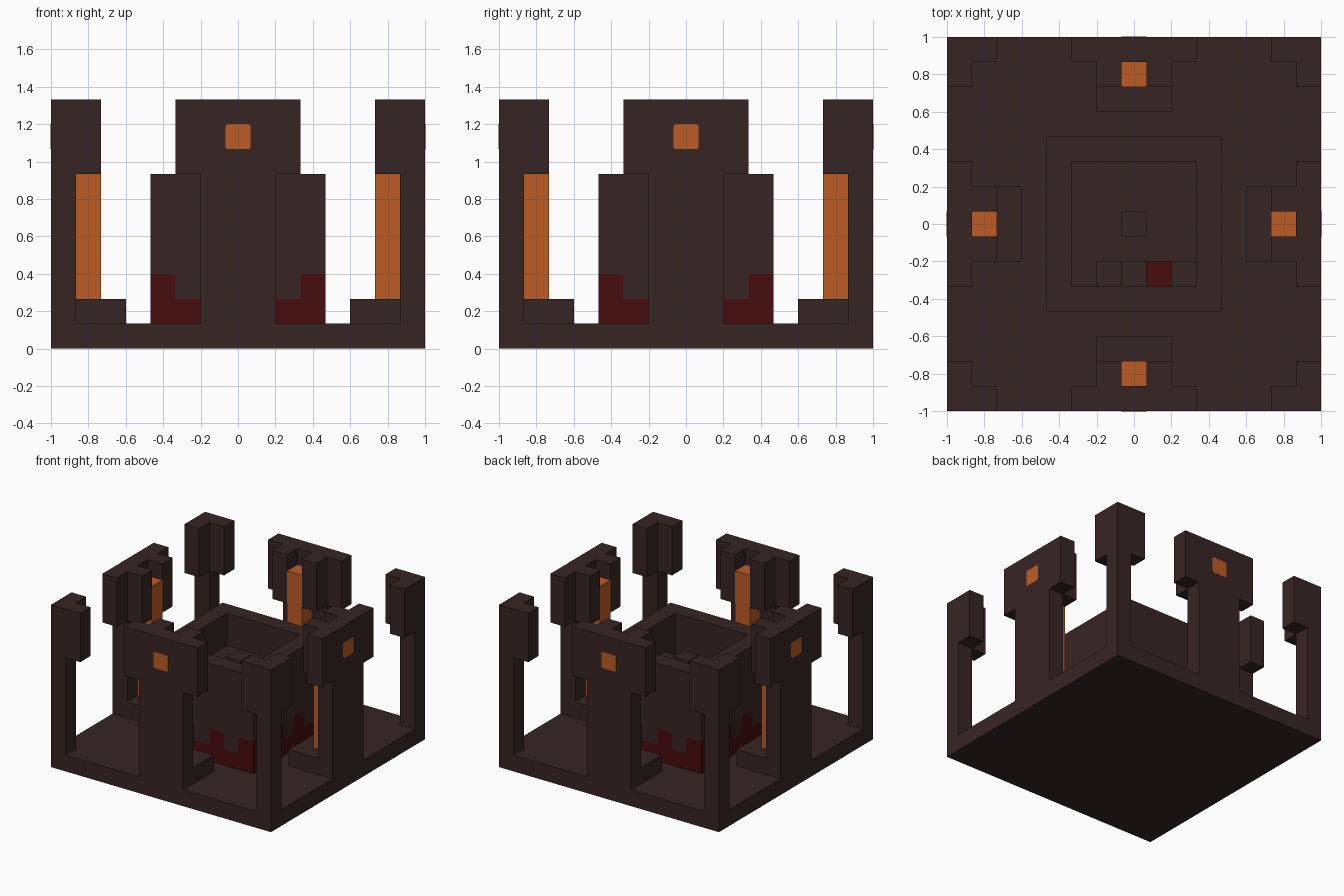
import bpy
import bmesh
from mathutils import Matrix, Vector
from math import pi

old = bpy.data.objects.get("Cube")
if old:
    bpy.data.objects.remove(old, do_unlink=True)

U = 2 / 15  # size of one block


def material(name, rgb):
    mat = bpy.data.materials.new(name)
    mat.use_nodes = True
    color = (*rgb, 1)
    mat.diffuse_color = color
    mat.node_tree.nodes["Principled BSDF"].inputs["Base Color"].default_value = color
    return mat


stone = material("dark brown stone", (0.039, 0.018, 0.018))
orange = material("glowing orange", (0.515, 0.108, 0.018))
red = material("deep red", (0.064, 0.004, 0.004))


def blocks(name, mat, boxes, turns=1, bevel=0):
    """Boxes given as (x range, y range, z range) in blocks, repeated by quarter turns."""
    bm = bmesh.new()
    for turn in range(turns):
        for box in boxes:
            mid = Vector([(a + b) / 2 for a, b in box]) * U
            size = Vector([b - a for a, b in box]) * U
            place = Matrix.Rotation(turn * pi / 2, 4, "Z") @ Matrix.Translation(mid)
            bmesh.ops.create_cube(bm, size=1, matrix=place @ Matrix.Diagonal((*size, 1)))
    if bevel:
        short = [e for e in bm.edges if e.calc_length() < U / 2]
        bmesh.ops.bevel(bm, geom=short, offset=bevel, segments=2, profile=0.5, affect="EDGES")
    mesh = bpy.data.meshes.new(name)
    bm.to_mesh(mesh)
    bm.free()
    mesh.materials.append(mat)
    obj = bpy.data.objects.new(name, mesh)
    bpy.context.collection.objects.link(obj)
    return obj


# Ground slab
blocks("base", stone, [((-7.5, 7.5), (-7.5, 7.5), (0, 1))])

# Corner posts with L-shaped heads
blocks("corner_posts", stone, [
    ((-7.5, -6.5), (-7.5, -6.5), (1, 10)),
    ((-6.5, -5.5), (-7.5, -6.5), (7, 10)),
    ((-7.5, -6.5), (-6.5, -5.5), (7, 10)),
], turns=4)

# Side towers: stem, wide head, two inner flanks and a step
blocks("side_towers", stone, [
    ((-1.5, 1.5), (-7.5, -6.5), (1, 7)),
    ((-2.5, 2.5), (-7.5, -6.5), (7, 10)),
    ((-1.5, -0.5), (-6.5, -5.5), (7, 10)),
    ((0.5, 1.5), (-6.5, -5.5), (7, 10)),
    ((-1.5, 1.5), (-6.5, -4.5), (1, 2)),
], turns=4)

# Glowing columns behind the towers, and their outer windows
blocks("glowing_columns", orange, [((-0.5, 0.5), (-6.5, -5.5), (2, 9))], turns=4)
blocks("tower_windows", orange, [((-0.5, 0.5), (-7.515, -7.48), (8, 9))], turns=4, bevel=0.012)

# Central keep: plain upper wall over a red toothed band
wall = (-3.5, -2.5)
blocks("keep_wall", stone, [((-3.5, 2.5), wall, (3, 7))]
       + [((x, x + 1), wall, (2, 3)) for x in (-2.5, -0.5, 1.5)], turns=4)
blocks("keep_red_band", red, [((-3.5, 2.5), wall, (1, 2))]
       + [((x, x + 1), wall, (2, 3)) for x in (-3.5, -1.5, 0.5)], turns=4)

# Keep floor with a raised centre block and a stair going down along the front
row = (-2.5, -1.5)
blocks("keep_floor", stone, [
    ((-2.5, 2.5), (-1.5, 2.5), (1, 5)),
    ((-2.5, -1.5), row, (1, 5)),
    ((-0.5, 0.5), (-0.5, 0.5), (5, 6)),
])
blocks("keep_stairs", stone, [((-1.5 + i, -0.5 + i), row, (1, 4 - i)) for i in range(2)])
blocks("red_stair", red, [((0.5, 1.5), row, (1, 2))])
